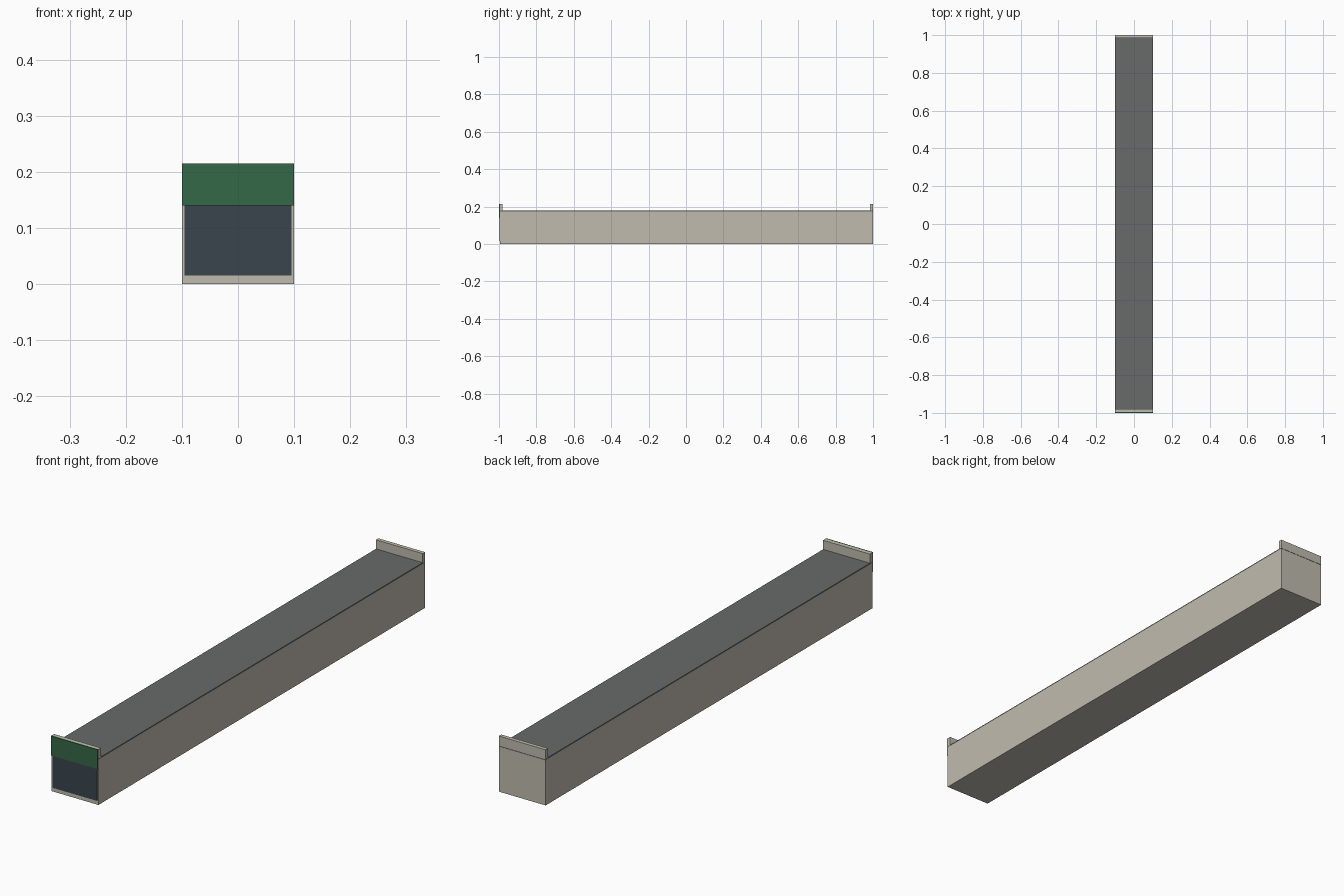
import bpy

if "Cube" in bpy.data.objects:
    bpy.data.objects.remove(bpy.data.objects["Cube"])


def material(name, rgb):
    m = bpy.data.materials.new(name)
    m.diffuse_color = (*rgb, 1.0)
    m.use_nodes = True
    m.node_tree.nodes["Principled BSDF"].inputs["Base Color"].default_value = m.diffuse_color
    return m


concrete = material("warm_concrete", (0.53, 0.50, 0.43))
roofing = material("grey_roofing", (0.14, 0.145, 0.145))
green = material("sign_green", (0.035, 0.14, 0.065))
glass = material("dark_glass", (0.042, 0.06, 0.073))


def box(name, x, y, z, mat):
    """Axis-aligned box from (min, max) ranges."""
    corners = [(a, b, c) for a in x for b in y for c in z]
    faces = [(0, 1, 3, 2), (4, 6, 7, 5), (0, 4, 5, 1),
             (2, 3, 7, 6), (0, 2, 6, 4), (1, 5, 7, 3)]
    mesh = bpy.data.meshes.new(name)
    mesh.from_pydata(corners, [], faces)
    mesh.materials.append(mat)
    ob = bpy.data.objects.new(name, mesh)
    bpy.context.collection.objects.link(ob)
    return ob


W = (-0.1, 0.1)
FRONT, BACK = -0.995, 1.0
WALL_TOP, ROOF_TOP, TOP = 0.175, 0.18, 0.215

# Long narrow building shell and its flat roof
box("walls", W, (FRONT, BACK), (0, WALL_TOP), concrete)
box("roof", W, (FRONT + 0.001, BACK - 0.001), (WALL_TOP, ROOF_TOP), roofing)

# Raised parapets at both ends
box("front_parapet", W, (FRONT, -0.98), (WALL_TOP, TOP), concrete)
box("back_parapet", W, (0.985, BACK), (ROOF_TOP - 0.002, TOP), concrete)

# Shop front: glazing below a sign band
box("shop_window", (-0.095, 0.095), (FRONT - 0.002, FRONT + 0.001),
    (0.015, 0.15), glass)
box("sign_band", W, (-1.0, FRONT), (0.14, TOP), green)
